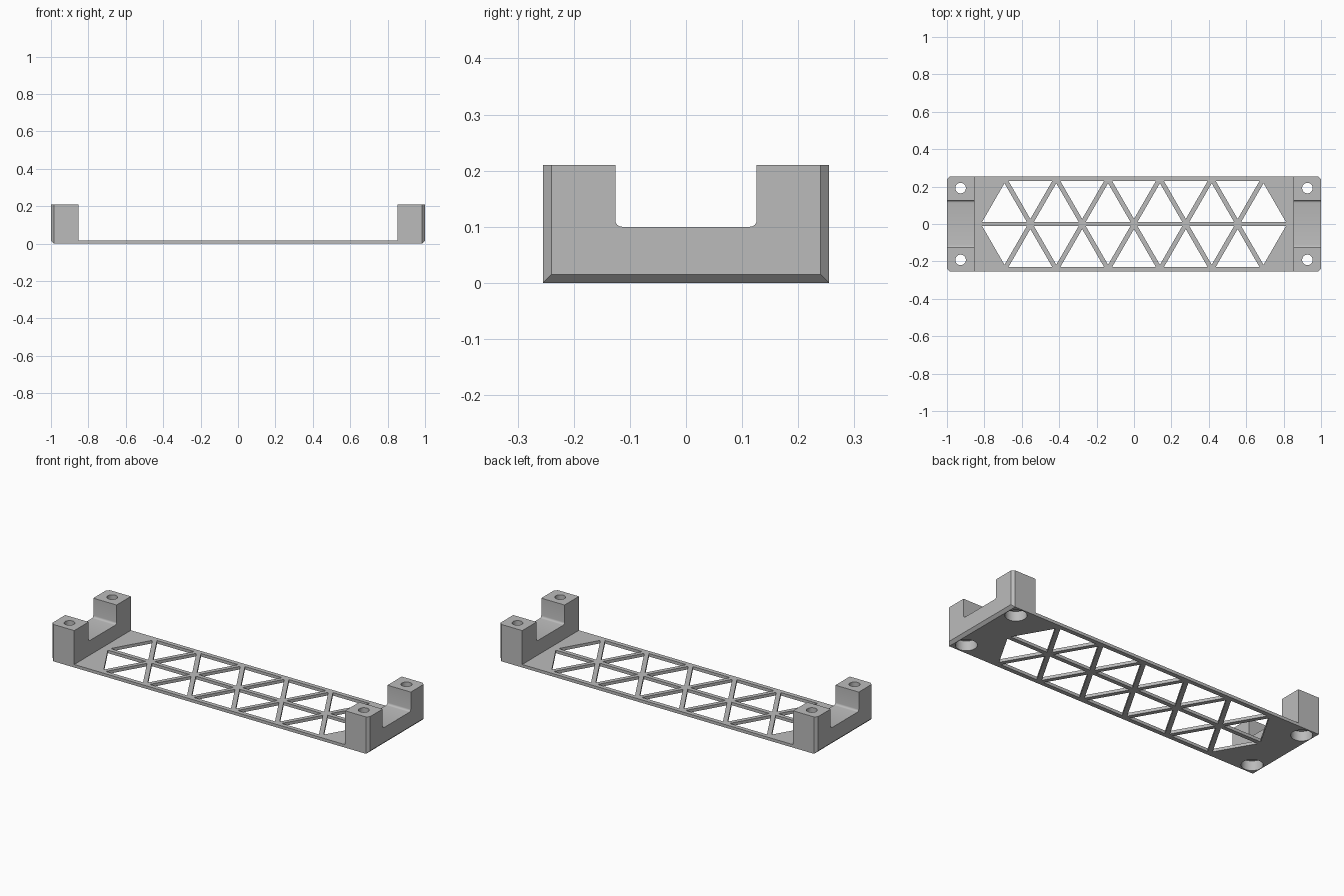
import bpy, bmesh, math
from mathutils import Vector

cube = bpy.data.objects.get("Cube")
if cube:
    bpy.data.objects.remove(cube, do_unlink=True)

WIDTH = 0.255        # half depth of the tray
PLATE = 0.017        # plate thickness
BLOCK_IN = 0.853     # inner face of the end blocks
TOP = 0.21
SADDLE = 0.1         # height of the notch floor
GAP = 0.126          # half width of the notch
FILLET = 0.012
PITCH = 0.277        # spacing of the truss triangles

grey = bpy.data.materials.new("plain grey")
grey.use_nodes = True
colour = (0.5, 0.5, 0.5, 1)
grey.diffuse_color = colour
grey.node_tree.nodes["Principled BSDF"].inputs["Base Color"].default_value = colour


def prism(bm, points, offset):
    """Extrude a closed outline of 3D points along offset."""
    face = bm.faces.new([bm.verts.new(p) for p in points])
    new = bmesh.ops.extrude_face_region(bm, geom=[face])["geom"]
    bmesh.ops.translate(bm, vec=Vector(offset),
                        verts=[g for g in new if isinstance(g, bmesh.types.BMVert)])


def make(name, bm):
    bmesh.ops.recalc_face_normals(bm, faces=bm.faces)
    mesh = bpy.data.meshes.new(name)
    bm.to_mesh(mesh)
    bm.free()
    obj = bpy.data.objects.new(name, mesh)
    bpy.context.collection.objects.link(obj)
    mesh.materials.append(grey)
    return obj


def combine(target, tool, operation):
    """Apply a boolean and remove the tool object."""
    tool.hide_render = True
    mod = target.modifiers.new(operation, "BOOLEAN")
    mod.object = tool
    mod.operation = operation
    mod.solver = "EXACT"
    bpy.context.view_layer.objects.active = target
    bpy.ops.object.modifier_apply(modifier=mod.name)
    bpy.data.objects.remove(tool, do_unlink=True)


# Thin base plate, running into both end blocks
bm = bmesh.new()
reach = 0.93
prism(bm, [(-reach, -WIDTH, 0), (reach, -WIDTH, 0),
           (reach, WIDTH, 0), (-reach, WIDTH, 0)], (0, 0, PLATE))
tray = make("truss_tray", bm)

# Triangular openings in two mirrored rows
bm = bmesh.new()
for side in (-1, 1):
    for i in range(-5, 6):
        x = i * PITCH / 2
        if i % 2:
            half, base, tip = 0.119, 0.012, 0.218
        else:
            half, base, tip = 0.117, 0.23, 0.027
        prism(bm, [(x - half, side * base, -0.1), (x + half, side * base, -0.1),
                   (x, side * tip, -0.1)], (0, 0, 0.2))
combine(tray, make("truss_cutter", bm), "DIFFERENCE")

# Notched end blocks with chamfered outer corners
quarter = [k * math.pi / 8 for k in range(5)]
half_profile = [(WIDTH, 0), (WIDTH, TOP), (GAP, TOP)]
half_profile += [(GAP - FILLET + FILLET * math.cos(a),
                  SADDLE + FILLET - FILLET * math.sin(a)) for a in quarter]
profile = half_profile + [(-y, z) for y, z in reversed(half_profile)]
for name, side in (("left_end_block", 1), ("right_end_block", -1)):
    bm = bmesh.new()
    prism(bm, [(side * BLOCK_IN, y, z) for y, z in profile],
          (side * (1 - BLOCK_IN), 0, 0))
    corners = [e for e in bm.edges
               if all(abs(v.co.x) > 0.99 and abs(v.co.y) > WIDTH - 0.001 for v in e.verts)]
    bmesh.ops.bevel(bm, geom=corners, offset=0.015, segments=1, affect="EDGES")
    combine(tray, make(name, bm), "UNION")

# Screw holes, then wider counterbores from below
for name, radius, height in (("hole_cutter", 0.028, 0.3),
                             ("counterbore_cutter", 0.055, 0.055)):
    bm = bmesh.new()
    for sx in (-1, 1):
        for sy in (-1, 1):
            ring = [(sx * 0.927 + radius * math.cos(k * math.tau / 40),
                     sy * 0.192 + radius * math.sin(k * math.tau / 40), -0.05)
                    for k in range(40)]
            prism(bm, ring, (0, 0, height + 0.05))
    combine(tray, make(name, bm), "DIFFERENCE")

# Smooth bores and fillets, keep edges sharp
bpy.ops.object.select_all(action="DESELECT")
tray.select_set(True)
bpy.context.view_layer.objects.active = tray
bpy.ops.object.shade_smooth_by_angle(angle=math.radians(30))
